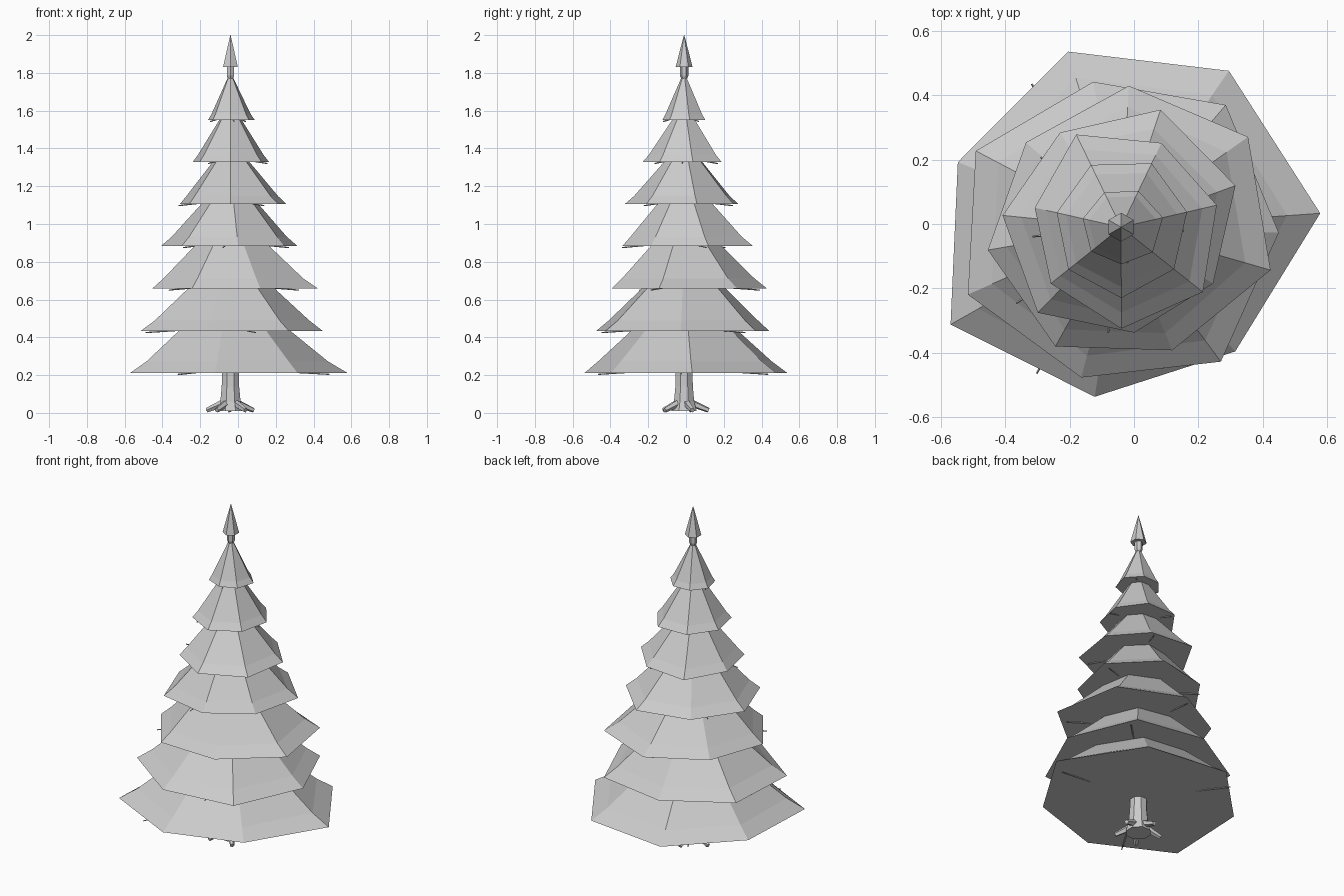
import bpy
from math import sin, cos, radians, tau
from mathutils import Vector

if "Cube" in bpy.data.objects:
    bpy.data.objects.remove(bpy.data.objects["Cube"])

CX, CY = -0.04, -0.01   # tree axis


def make(name, verts, faces):
    me = bpy.data.meshes.new(name)
    me.from_pydata(verts, [], faces)
    me.update()
    ob = bpy.data.objects.new(name, me)
    bpy.context.collection.objects.link(ob)
    return ob


def loft(name, rings):
    """Skin equal-sized rings of points, closed with caps at both ends."""
    n = len(rings[0])
    verts = [p for r in rings for p in r]
    faces = [list(range(n))[::-1]]
    for k in range(len(rings) - 1):
        for i in range(n):
            j = (i + 1) % n
            faces.append([k * n + i, k * n + j, (k + 1) * n + j, (k + 1) * n + i])
    faces.append([(len(rings) - 1) * n + i for i in range(n)])
    return make(name, verts, faces)


def ring(radii, z, phase):
    n = len(radii)
    return [(CX + r * cos(radians(phase) + tau * i / n),
             CY + r * sin(radians(phase) + tau * i / n), z)
            for i, r in enumerate(radii)]


def lathe(name, profile, sides, phase=0):
    return loft(name, [ring([r] * sides, z, phase) for r, z in profile])


def stick(name, angle, r0, z0, r1, z1, w0, w1, sides=5):
    """Tapered rod pointing outwards from the axis."""
    a = radians(angle)
    d = Vector((cos(a), sin(a), 0))
    base = Vector((CX, CY, 0))
    p0 = base + d * r0 + Vector((0, 0, z0))
    p1 = base + d * r1 + Vector((0, 0, z1))
    u = Vector((-sin(a), cos(a), 0))
    v = (p1 - p0).normalized().cross(u)
    v = -v
    rings = []
    for p, w in ((p0, w0), (p1, w1)):
        rings.append([tuple(p + (u * cos(tau * i / sides) + v * sin(tau * i / sides)) * w)
                      for i in range(sides)])
    return loft(name, rings)


# Trunk with flared foot, running up to the neck below the tip
lathe("trunk", [(0.072, 0.01), (0.058, 0.06), (0.05, 0.14), (0.048, 0.22),
                (0.03, 1.0), (0.014, 1.79)], 8, 22.5)

# Roots
for i in range(5):
    stick(f"root_{i + 1}", 20 + 72 * i, 0.03, 0.055, 0.13, 0.014, 0.022, 0.013)

# Foliage tiers: base height, cone height, phase, seven uneven corner radii
tiers = [
    (0.212, 0.47, 4, (0.62, 0.59, 0.57, 0.546, 0.61, 0.533, 0.524)),
    (0.433, 0.43, -2, (0.49, 0.50, 0.46, 0.51, 0.52, 0.483, 0.52)),
    (0.658, 0.41, -16, (0.483, 0.484, 0.44, 0.396, 0.42, 0.423, 0.414)),
    (0.883, 0.38, 20, (0.378, 0.385, 0.35, 0.37, 0.371, 0.33, 0.335)),
    (1.105, 0.33, 13, (0.305, 0.29, 0.32, 0.275, 0.28, 0.315, 0.324)),
    (1.328, 0.30, 13, (0.21, 0.22, 0.215, 0.205, 0.21, 0.22, 0.21)),
    (1.550, 0.23, 13, (0.133, 0.125, 0.12, 0.122, 0.12, 0.115, 0.125)),
]
for t, (z, h, phase, radii) in enumerate(tiers):
    mean = sum(radii) / 7
    skirt = [r * 0.65 + mean * 0.20 for r in radii]
    loft(f"foliage_tier_{t + 1}", [
        ring(radii, z, phase),
        ring(skirt, z + h * 0.13, phase),
        ring([0.012] * 7, z + h, phase)])
    # Thin twigs just breaking through the underside
    for k in range(3):
        stick(f"twig_{t + 1}_{k + 1}", 122 + 118 * k + 47 * t, 0.02, z + 0.025,
              mean * 0.92, z - 0.008, 0.008, 0.003, 4)

# Neck and pointed tip
lathe("tip_neck", [(0.014, 1.765), (0.022, 1.785), (0.022, 1.835)], 6, 30)
lathe("tip_spike", [(0.045, 1.83), (0.022, 1.92), (0.001, 2.0)], 6, 30)

# Set the lowest roots on the ground
low = min((o.matrix_world @ v.co).z for o in bpy.data.objects for v in o.data.vertices)
if low < 0:
    for o in bpy.data.objects:
        for v in o.data.vertices:
            v.co.z = max(v.co.z, 0)
